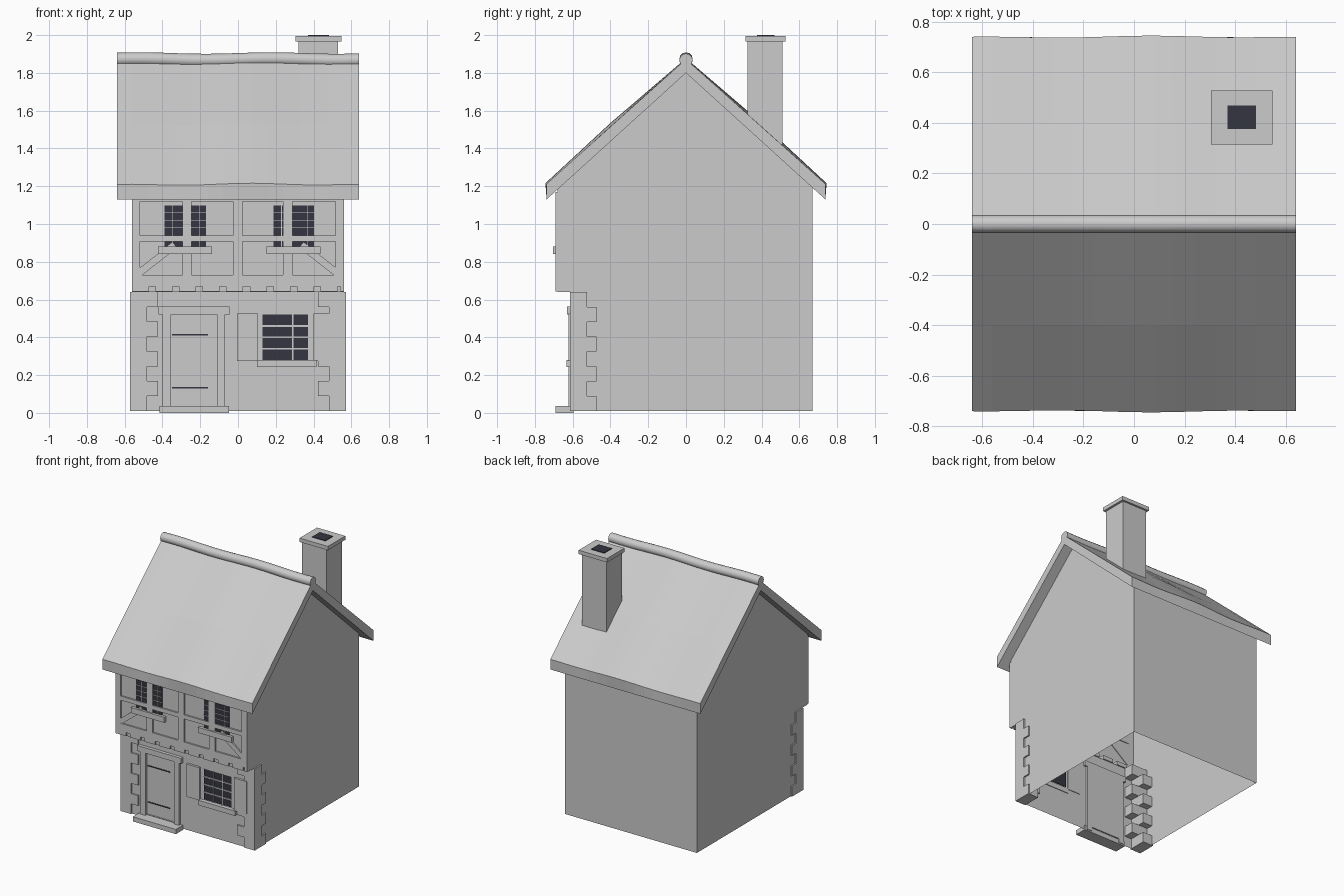
import bpy, bmesh, math
from mathutils import Matrix, Vector

cube = bpy.data.objects.get("Cube")
if cube:
    bpy.data.objects.remove(cube, do_unlink=True)


def make_material(name, colour):
    material = bpy.data.materials.new(name)
    material.use_nodes = True
    material.diffuse_color = colour
    material.node_tree.nodes["Principled BSDF"].inputs["Base Color"].default_value = colour
    return material


GREY = make_material("plain grey", (0.6, 0.6, 0.6, 1))
DARK = make_material("dark glass", (0.035, 0.035, 0.052, 1))


def finish(name, bm, material=GREY):
    mesh = bpy.data.meshes.new(name)
    bm.to_mesh(mesh)
    bm.free()
    mesh.materials.append(material)
    obj = bpy.data.objects.new(name, mesh)
    bpy.context.collection.objects.link(obj)
    return obj


def add_box(bm, x, y, z, turn=0):
    """Box from (min, max) pairs, optionally turned about y."""
    centre = Vector([(a + b) / 2 for a, b in (x, y, z)])
    size = [abs(b - a) for a, b in (x, y, z)]
    matrix = Matrix.Translation(centre) @ Matrix.Rotation(turn, 4, "Y") @ Matrix.Diagonal((*size, 1))
    bmesh.ops.create_cube(bm, size=1, matrix=matrix)


def boxes(name, parts, material=GREY):
    bm = bmesh.new()
    for part in parts:
        add_box(bm, *part)
    return finish(name, bm, material)


def loft(name, rings):
    """Closed solid through matching rings of points."""
    bm = bmesh.new()
    rows = [[bm.verts.new(p) for p in ring] for ring in rings]
    for a, b in zip(rows, rows[1:]):
        for i in range(len(a)):
            j = (i + 1) % len(a)
            bm.faces.new((a[i], a[j], b[j], b[i]))
    bm.faces.new(rows[0])
    bm.faces.new(rows[-1])
    bmesh.ops.recalc_face_normals(bm, faces=bm.faces)
    return finish(name, bm)


HALF = 0.562                      # half width of the house
FRONT, JETTY = -0.605, -0.68      # lower and upper front planes
FLOOR, STOREY = 0.01, 0.64
DOOR_X, DOOR_Z = (-0.355, -0.11), (0.04, 0.52)
PANE_X, PANE_Z = (0.13, 0.37), (0.28, 0.52)

# Wall shell, open underneath, with door and window openings in front
profile = [(FRONT, FLOOR), (FRONT, STOREY), (JETTY, STOREY), (JETTY, 1.19),
           (0, 1.81), (0.67, 1.2), (0.67, FLOOR)]
bm = bmesh.new()
left = [bm.verts.new((-HALF, y, z)) for y, z in profile]
right = [bm.verts.new((HALF, y, z)) for y, z in profile]
bm.faces.new(left)
bm.faces.new(right[::-1])
for i in range(1, len(profile) - 1):
    bm.faces.new((left[i], right[i], right[i + 1], left[i + 1]))
columns = [-HALF, *DOOR_X, *PANE_X, HALF]
levels = [FLOOR, DOOR_Z[0], PANE_Z[0], DOOR_Z[1], STOREY]
for x0, x1 in zip(columns, columns[1:]):
    for z0, z1 in zip(levels, levels[1:]):
        door = x0 == DOOR_X[0] and DOOR_Z[0] <= z0 < DOOR_Z[1]
        pane = x0 == PANE_X[0] and PANE_Z[0] <= z0 < PANE_Z[1]
        if not (door or pane):
            bm.faces.new([bm.verts.new((x, FRONT, z))
                          for x, z in ((x0, z0), (x1, z0), (x1, z1), (x0, z1))])
finish("house_walls", bm)

# Corner stones, alternating long and short
stones = []
courses = 8
height = (STOREY - FLOOR) / courses
for side in (-1, 1):
    for i in range(courses):
        along, back = (0.15, 0.08) if i % 2 else (0.09, 0.13)
        z = FLOOR + i * height
        stones.append(((side * (0.573 - along), side * 0.573),
                       (FRONT - 0.01, FRONT + back), (z, z + height)))
boxes("corner_stones", stones)

# Door with frame, step, strap hinges
boxes("door", [(DOOR_X, (-0.6, -0.59), DOOR_Z)])
boxes("door_frame", [((-0.4, DOOR_X[0]), (-0.623, -0.59), (FLOOR, 0.53)),
                     ((DOOR_X[1], -0.068), (-0.623, -0.59), (FLOOR, 0.53)),
                     ((-0.42, -0.045), (-0.63, -0.59), (0.52, 0.562))])
boxes("door_step", [((-0.415, -0.047), (-0.69, -0.595), (0, 0.036))])
boxes("door_hinges", [((-0.35, -0.16), (-0.604, -0.6), (z, z + 0.008))
                      for z in (0.13, 0.41)], DARK)

# Ground floor window
boxes("lower_window_glass", [(PANE_X, (-0.598, -0.592), PANE_Z)], DARK)
bars = [((x - w, x + w), (-0.607, -0.595), PANE_Z)
        for x, w in ((0.21, 0.002), (0.29, 0.006))]
bars += [(PANE_X, (-0.605, -0.595), (z - 0.004, z + 0.004)) for z in (0.34, 0.4, 0.46)]
boxes("lower_window_bars", bars)
boxes("lower_window_sill", [((0.1, 0.415), (-0.632, -0.6), (0.242, 0.28))])
boxes("shutters", [(x, (-0.622, -0.6), (0.275, 0.527))
                   for x in ((-0.005, 0.105), (0.4, 0.508))])

# Upper timber frame
FACE = (-0.692, -0.675)
timbers = [((x - 0.025, x + 0.025), FACE, (0.67, 1.17)) for x in (-0.27, -0.002, 0.263)]
timbers += [((-HALF, -0.518), FACE, (0.67, 1.17)), ((0.515, HALF), FACE, (0.67, 1.17))]
timbers += [((-HALF, HALF), FACE, z) for z in ((0.67, 0.73), (0.908, 0.94), (1.12, 1.17))]
boxes("timber_frame", timbers)
boxes("corner_braces", [((side * 0.43 - 0.12, side * 0.43 + 0.12), (-0.69, -0.675),
                         (0.795, 0.833), side * math.radians(38)) for side in (-1, 1)])

# Joist ends under the overhanging storey
pitch = 2 * HALF / 9
boxes("joist_ends", [((-HALF + i * pitch, -HALF + i * pitch + 0.09), (-0.692, -0.6),
                      (0.643, 0.672)) for i in range(9)]
      + [((HALF - 0.02, HALF), (-0.692, -0.6), (0.643, 0.672))])

# Upper windows, with glass set between the timbers
glass, lattice, sills = [], [], []
for x0, x1, s0, s1 in ((-0.39, -0.17, -0.423, -0.138), (0.187, 0.402, 0.15, 0.438)):
    glass.append(((x0, x1), (-0.684, -0.678), (0.88, 1.098)))
    sills.append(((s0, s1), (-0.703, -0.675), (0.84, 0.882)))
    for z in (0.98, 1.02, 1.06):
        lattice.append(((x0, x1), (-0.687, -0.68), (z - 0.002, z + 0.002)))
    for t in (0.2, 0.85):
        x = x0 + (x1 - x0) * t
        lattice.append(((x - 0.002, x + 0.002), (-0.687, -0.68), (0.88, 1.098)))
boxes("upper_window_glass", glass, DARK)
boxes("upper_window_bars", lattice)
boxes("upper_window_sills", sills)

# Roof slab with a gently uneven surface
stations = [-0.64 + 1.28 * i / 16 for i in range(17)]
rings = []
for x in stations:
    fade = 1 - (x / 0.64) ** 2
    wave = 0.006 * math.sin(8 * x + 1) * fade
    top = [(-0.74, 1.21), (-0.4, 1.515), (0, 1.872), (0.4, 1.515), (0.74, 1.21)]
    ring = [(x, -0.738, 1.13)]
    for y, z in top:
        lift = 0.012 * fade if abs(y) == 0.4 else 0
        ring.append((x, y * (1 + wave), z + wave + lift))
    ring += [(x, 0.738, 1.13), (x, 0, 1.8)]
    rings.append(ring)
loft("roof", rings)

# Rounded ridge cap
rings = []
for x in stations:
    sag = 0.004 * math.sin(9 * x)
    rings.append([(x, 0.035 * math.cos(a), 1.87 + sag + 0.035 * math.sin(a))
                  for a in (math.tau * k / 12 for k in range(12))])
ridge = loft("ridge_cap", rings)
bpy.ops.object.select_all(action="DESELECT")
ridge.select_set(True)
bpy.context.view_layer.objects.active = ridge
bpy.ops.object.shade_smooth_by_angle(angle=math.radians(50))

# Chimney
boxes("chimney_stack", [((0.32, 0.53), (0.325, 0.512), (1.3, 1.97))])
boxes("chimney_cap", [((0.305, 0.547), (0.315, 0.527), (1.965, 1.995))])
boxes("chimney_opening", [((0.37, 0.482), (0.376, 0.468), (1.994, 2))], DARK)
